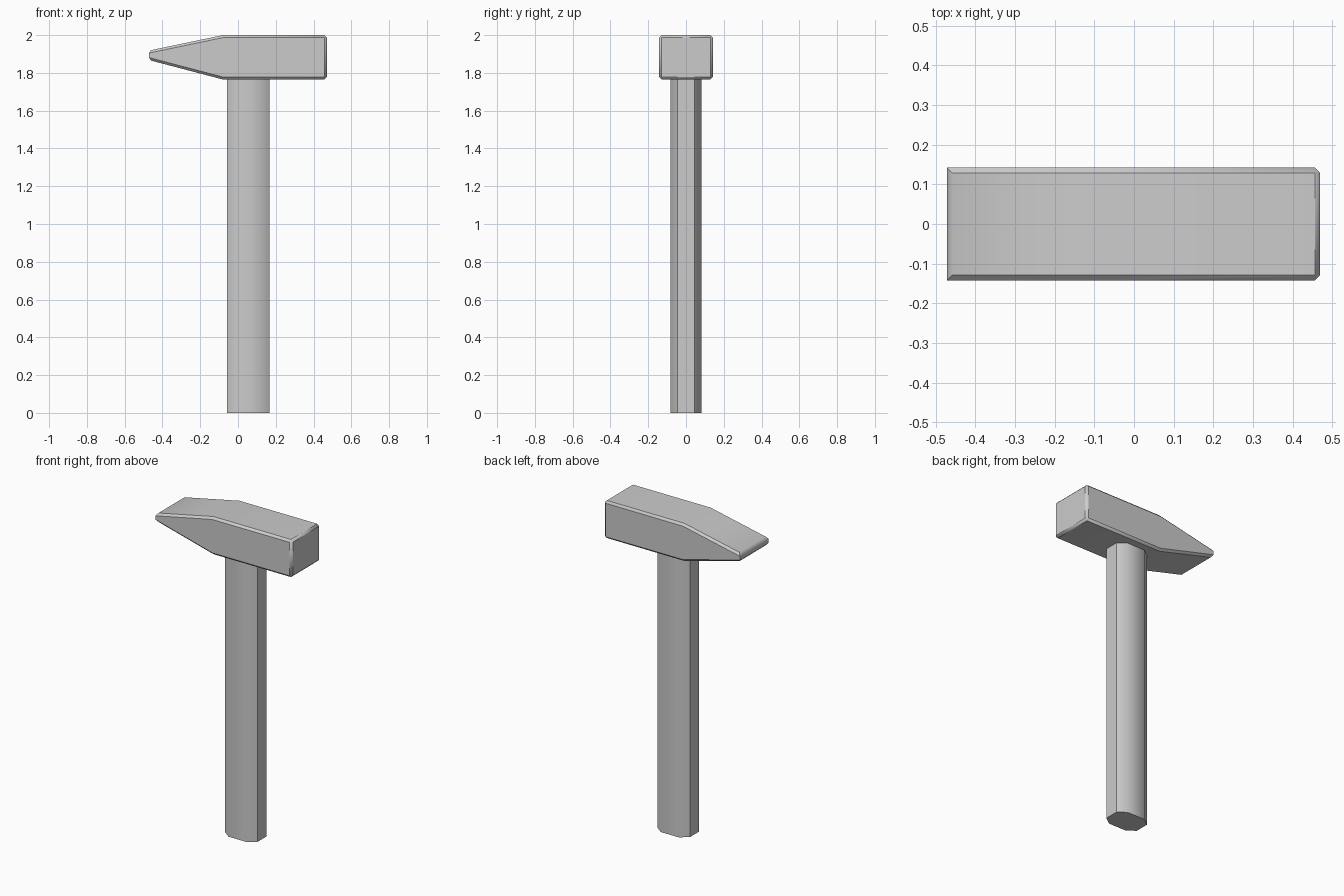
import bpy, bmesh, math

if "Cube" in bpy.data.objects:
    bpy.data.objects.remove(bpy.data.objects["Cube"])


def extrude(name, profile, place, smooth_deg, chamfer=0.0, keep=None):
    """Prism from a 2D profile; place = (map, start, end); chamfers edges where keep(edge)."""
    to3d, a, b = place
    bm = bmesh.new()
    face = bm.faces.new([bm.verts.new(to3d(u, v, a)) for u, v in profile])
    ext = bmesh.ops.extrude_face_region(bm, geom=[face], use_keep_orig=True)
    for v in ext["geom"]:
        if isinstance(v, bmesh.types.BMVert):
            v.co = v.co + to3d_vec(to3d, b - a)
    bmesh.ops.recalc_face_normals(bm, faces=bm.faces)
    if chamfer:
        edges = [e for e in bm.edges if keep(e)]
        bmesh.ops.bevel(bm, geom=edges, offset=chamfer, segments=1,
                        profile=0.5, affect='EDGES', clamp_overlap=True)
        bmesh.ops.recalc_face_normals(bm, faces=bm.faces)
    me = bpy.data.meshes.new(name)
    bm.to_mesh(me)
    bm.free()
    ob = bpy.data.objects.new(name, me)
    bpy.context.collection.objects.link(ob)
    bpy.ops.object.select_all(action='DESELECT')
    ob.select_set(True)
    bpy.context.view_layer.objects.active = ob
    bpy.ops.object.shade_smooth_by_angle(angle=math.radians(smooth_deg))
    return ob


def to3d_vec(to3d, d):
    from mathutils import Vector
    return Vector(to3d(0, 0, d))


# handle: eight-sided section, slightly off-centre under the head
handle = [(-0.058, -0.045), (-0.007, -0.083), (0.116, -0.083), (0.167, -0.045),
          (0.167, 0.045), (0.116, 0.083), (-0.007, 0.083), (-0.058, 0.045)]
extrude("handle", handle, (lambda u, v, w: (u, v, w), 0.0, 1.80), 40)

# head: square striking face on the right, wedge on the left
head = [(0.47, 1.765), (0.47, 2.0), (-0.08, 2.0),
        (-0.472, 1.918), (-0.472, 1.868), (-0.08, 1.765)]


def head_edge(e):
    p, q = (v.co for v in e.verts)
    tip_side = p.x < -0.4 and q.x < -0.4 and abs(p.y - q.y) < 1e-4
    ridge = abs(p.x + 0.08) < 1e-3 and abs(q.x + 0.08) < 1e-3
    return not (tip_side or ridge)


extrude("hammer_head", head, (lambda u, v, w: (u, w, v), -0.142, 0.142), 40, 0.013, head_edge)
